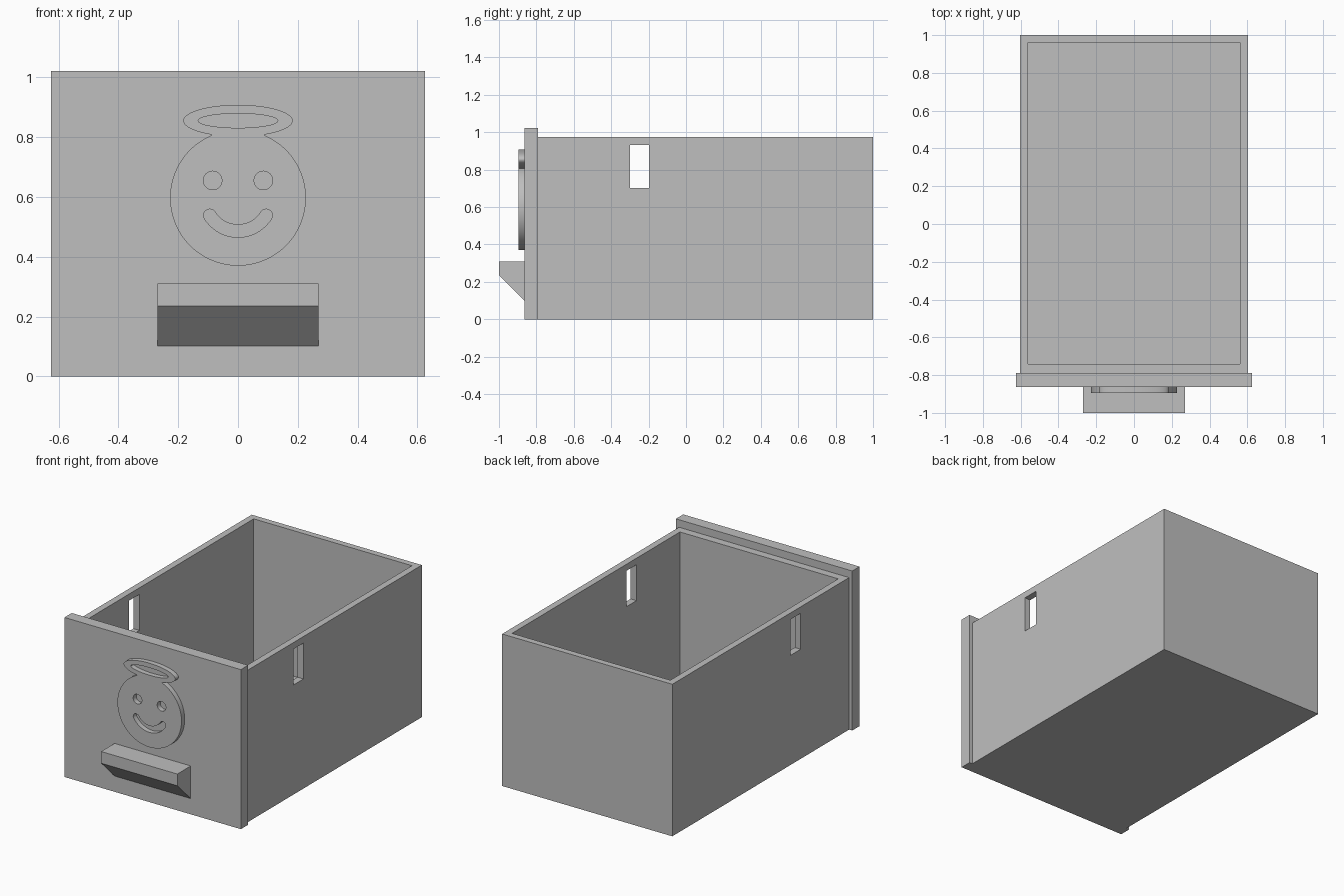
import bpy
import bmesh
from math import sin, cos, pi, radians, hypot
from mathutils import Matrix, Vector

cube = bpy.data.objects.get("Cube")
if cube:
    bpy.data.objects.remove(cube, do_unlink=True)

GREY = (0.52, 0.52, 0.52, 1)
mat = bpy.data.materials.new("light grey")
mat.use_nodes = True
mat.diffuse_color = GREY
mat.node_tree.nodes["Principled BSDF"].inputs["Base Color"].default_value = GREY


def add_object(name, data):
    obj = bpy.data.objects.new(name, data)
    bpy.context.collection.objects.link(obj)
    data.materials.append(mat)
    return obj


def select_only(obj):
    bpy.ops.object.select_all(action='DESELECT')
    obj.select_set(True)
    bpy.context.view_layer.objects.active = obj


def block(name, low, high):
    """Box between two opposite corners."""
    low, high = Vector(low), Vector(high)
    bm = bmesh.new()
    place = Matrix.Translation((low + high) / 2) @ Matrix.Diagonal((*(high - low), 1))
    bmesh.ops.create_cube(bm, size=1, matrix=place)
    mesh = bpy.data.meshes.new(name)
    bm.to_mesh(mesh)
    bm.free()
    return add_object(name, mesh)


def cut(target, cutter):
    mod = target.modifiers.new("cut", 'BOOLEAN')
    mod.operation = 'DIFFERENCE'
    mod.solver = 'EXACT'
    mod.object = cutter
    select_only(target)
    bpy.ops.object.modifier_apply(modifier=mod.name)
    bpy.data.objects.remove(cutter, do_unlink=True)


# Open box with a slot through each side wall
box = block("drawer_box", (-0.603, -0.79, 0), (0.603, 1, 0.974))
cut(box, block("cavity_cutter", (-0.561, -0.74, 0.042), (0.561, 0.96, 1.2)))
cut(box, block("slot_cutter", (-0.8, -0.3, 0.702), (0.8, -0.198, 0.932)))

# Front panel
block("front_panel", (-0.625, -0.864, 0), (0.625, -0.79, 1.022))

# Handle: side profile swept across the width
bm = bmesh.new()
profile = [(-0.864, 0.31), (-1, 0.31), (-1, 0.235), (-0.864, 0.101)]
side = bm.faces.new([bm.verts.new((-0.27, y, z)) for y, z in profile])
swept = bmesh.ops.extrude_face_region(bm, geom=[side])["geom"]
bmesh.ops.translate(bm, vec=(0.54, 0, 0),
                    verts=[v for v in swept if isinstance(v, bmesh.types.BMVert)])
bmesh.ops.recalc_face_normals(bm, faces=bm.faces)
handle_mesh = bpy.data.meshes.new("handle")
bm.to_mesh(handle_mesh)
bm.free()
add_object("handle", handle_mesh)


# Emblem: smiling face joined to a halo, with cut-out eyes and mouth
def arc(cx, cz, rx, rz, start, end, steps):
    return [(cx + rx * cos(a), cz + rz * sin(a))
            for a in (start + (end - start) * i / steps for i in range(steps + 1))]


HEAD_Z, HEAD_R = 0.597, 0.227
HALO_Z, HALO_RX, HALO_RZ = 0.855, 0.183, 0.053

head = [p for p in arc(0, HEAD_Z, HEAD_R, HEAD_R, pi / 2, -1.5 * pi, 160)
        if hypot(p[0] / HALO_RX, (p[1] - HALO_Z) / HALO_RZ) > 1]
halo = [p for p in arc(0, HALO_Z, HALO_RX, HALO_RZ, -pi / 2, -2.5 * pi, 160)
        if hypot(p[0], p[1] - HEAD_Z) > HEAD_R]
halo_hole = arc(0, HALO_Z, 0.133, 0.024, 0, 2 * pi, 64)[:-1]
eyes = [arc(s * 0.085, 0.655, 0.031, 0.031, 0, 2 * pi, 40)[:-1] for s in (-1, 1)]

# Mouth: thick arc with round ends
MOUTH_R, LIP = 0.111, 0.021
a0, a1 = radians(-148), radians(-32)
right_end = (MOUTH_R * cos(a1), HEAD_Z + MOUTH_R * sin(a1))
mouth = arc(0, HEAD_Z, MOUTH_R + LIP, MOUTH_R + LIP, a0, a1, 32)
mouth += arc(*right_end, LIP, LIP, a1, a1 + pi, 12)[1:-1]
mouth += arc(0, HEAD_Z, MOUTH_R - LIP, MOUTH_R - LIP, a1, a0, 32)
mouth += arc(-right_end[0], right_end[1], LIP, LIP, a0 + pi, a0 + 2 * pi, 12)[1:-1]

curve = bpy.data.curves.new("emblem_outline", 'CURVE')
curve.dimensions = '2D'
curve.fill_mode = 'BOTH'
curve.extrude = 0.016
for points in [head + halo, halo_hole, mouth] + eyes:
    spline = curve.splines.new('POLY')
    spline.points.add(len(points) - 1)
    for point, (x, z) in zip(spline.points, points):
        point.co = (x, z, 0, 1)
    spline.use_cyclic_u = True
outline = add_object("emblem_outline", curve)

bpy.context.view_layer.update()
evaluated = outline.evaluated_get(bpy.context.evaluated_depsgraph_get())
mesh = bpy.data.meshes.new_from_object(evaluated)
bpy.data.objects.remove(outline, do_unlink=True)
bm = bmesh.new()
bm.from_mesh(mesh)
bmesh.ops.remove_doubles(bm, verts=bm.verts, dist=0.0001)
bmesh.ops.recalc_face_normals(bm, faces=bm.faces)
stand_up = Matrix.Translation((0, -0.88, 0)) @ Matrix.Rotation(pi / 2, 4, 'X')
bmesh.ops.transform(bm, matrix=stand_up, verts=bm.verts)
bm.to_mesh(mesh)
bm.free()
mesh.materials.clear()
emblem = add_object("face_emblem", mesh)
select_only(emblem)
bpy.ops.object.shade_smooth_by_angle(angle=radians(30))
